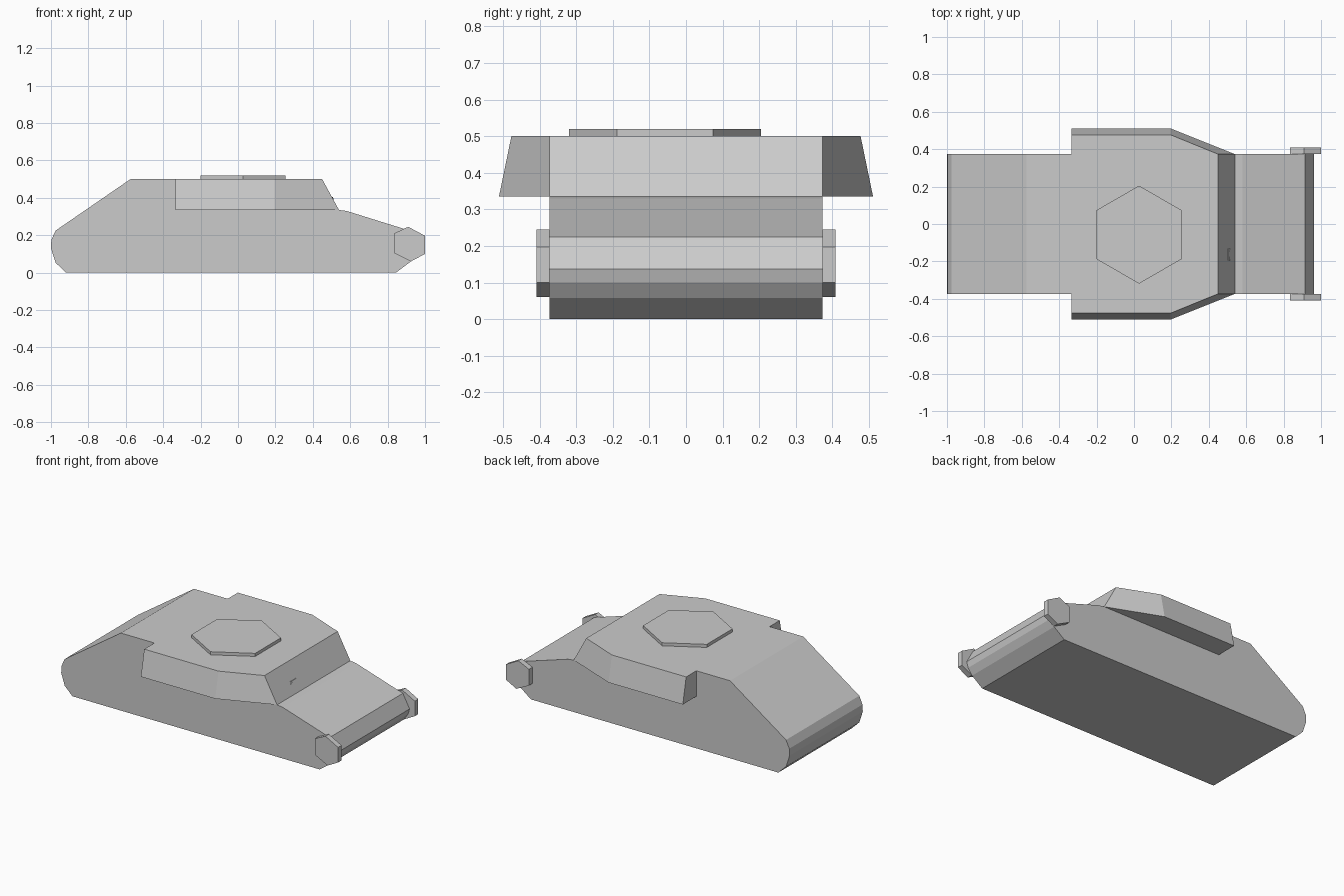
import bpy, bmesh, math
from mathutils import Vector

if "Cube" in bpy.data.objects:
    bpy.data.objects.remove(bpy.data.objects["Cube"])

HALF = 0.373  # half width of the hull


def loft(name, a, b):
    """Closed flat-shaded solid between two matching point loops."""
    bm = bmesh.new()
    va = [bm.verts.new(p) for p in a]
    vb = [bm.verts.new(p) for p in b]
    bm.faces.new(va)
    bm.faces.new(vb[::-1])
    n = len(a)
    for i in range(n):
        j = (i + 1) % n
        bm.faces.new((va[i], vb[i], vb[j], va[j]))
    bmesh.ops.recalc_face_normals(bm, faces=bm.faces)
    mesh = bpy.data.meshes.new(name)
    bm.to_mesh(mesh)
    bm.free()
    obj = bpy.data.objects.new(name, mesh)
    bpy.context.collection.objects.link(obj)
    return obj


def extrude_y(name, profile, y0, y1):
    return loft(name, [(x, y0, z) for x, z in profile],
                [(x, y1, z) for x, z in profile])


# Hull: side profile extruded across the width
hull = [(-0.92, 0), (0.845, 0), (0.922, 0.058), (0.952, 0.1), (0.963, 0.137),
        (0.915, 0.225), (0.875, 0.238), (0.58, 0.33), (0.54, 0.335),
        (0.45, 0.5), (-0.575, 0.5), (-0.975, 0.225), (-0.998, 0.175),
        (-1.0, 0.13), (-0.975, 0.053)]
extrude_y("hull", hull, -HALF, HALF)

# Side sponsons and front drive hubs, mirrored left and right
hub = [(0.835, 0.21), (0.91, 0.245), (1.0, 0.197), (1.0, 0.1),
       (0.925, 0.06), (0.835, 0.105)]
for side, s in (("right", -1), ("left", 1)):
    low = [(-0.335, HALF), (-0.335, 0.511), (0.195, 0.511), (0.54, HALF)]
    high = [(-0.335, HALF), (-0.335, 0.477), (0.195, 0.477), (0.45, HALF)]
    loft(side + "_sponson", [(x, s * y, 0.335) for x, y in low],
         [(x, s * y, 0.5) for x, y in high])
    extrude_y(side + "_drive_hub", hub, s * HALF, s * 0.408)

# Hexagonal turret ring plate
ring = [(0.027 + 0.262 * math.sin(i * math.pi / 3),
         -0.057 + 0.262 * math.cos(i * math.pi / 3)) for i in range(6)]
loft("turret_ring", [(x, y, 0.5) for x, y in ring],
     [(x, y, 0.52) for x, y in ring])

# Small vision slit on the sloped front plate
slit = [(-0.195, 0.392), (-0.13, 0.392), (-0.15, 0.398), (-0.13, 0.404),
        (-0.195, 0.404), (-0.175, 0.398)]
plate_x = lambda z: 0.45 + (0.5 - z) * 0.09 / 0.165
loft("vision_slit", [(plate_x(z) - 0.004, y, z) for y, z in slit],
     [(plate_x(z) + 0.004, y, z) for y, z in slit])
